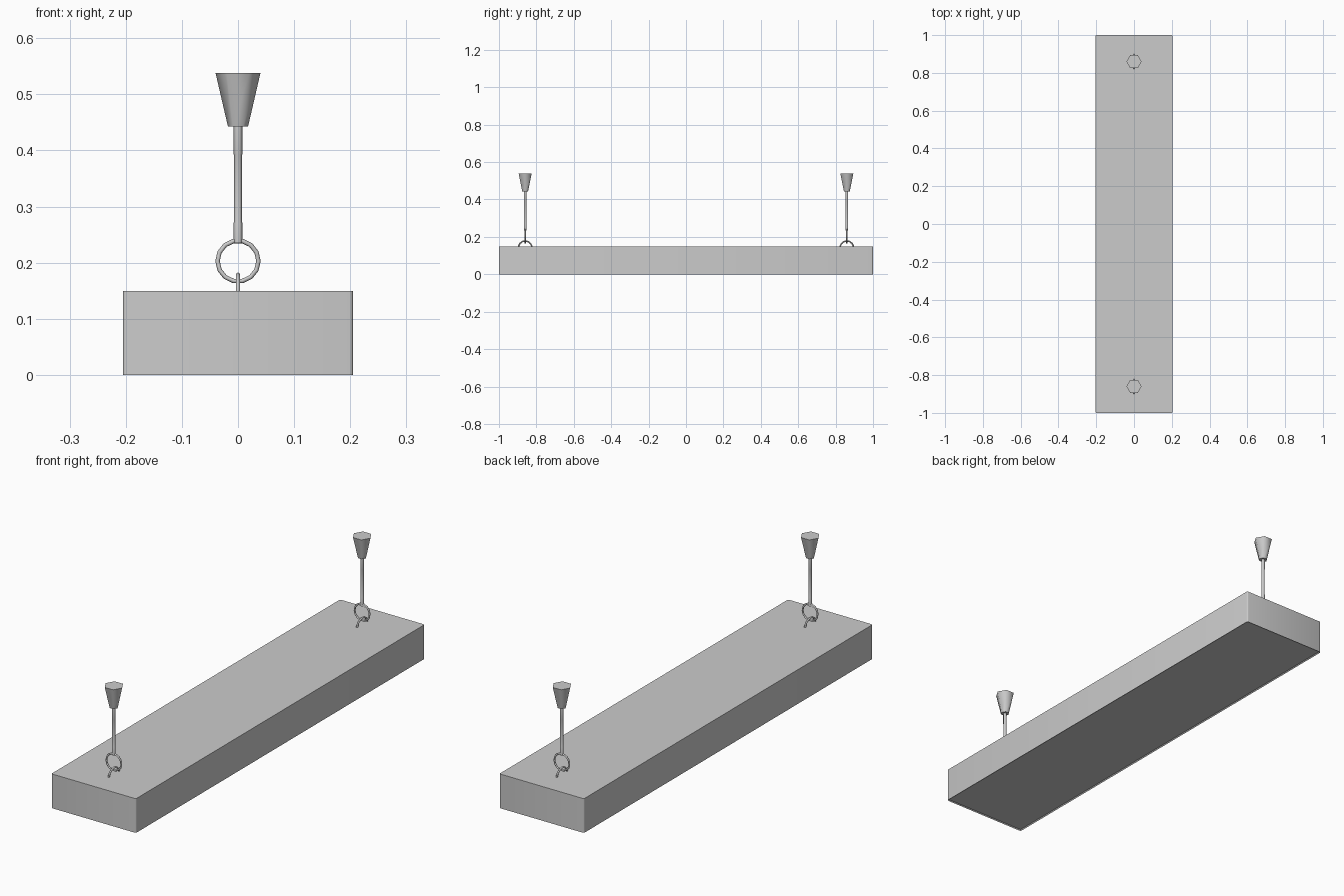
import bpy, bmesh, math
from mathutils import Matrix

if "Cube" in bpy.data.objects:
    bpy.data.objects.remove(bpy.data.objects["Cube"])


def finish(name, bm, smooth=35):
    bmesh.ops.recalc_face_normals(bm, faces=bm.faces[:])
    me = bpy.data.meshes.new(name)
    bm.to_mesh(me)
    bm.free()
    ob = bpy.data.objects.new(name, me)
    bpy.context.collection.objects.link(ob)
    bpy.ops.object.select_all(action='DESELECT')
    ob.select_set(True)
    bpy.context.view_layer.objects.active = ob
    bpy.ops.object.shade_smooth_by_angle(angle=math.radians(smooth))
    return ob


def lathe(name, profile, sides, y):
    """Closed solid from (radius, z) rings with a low side count."""
    bm = bmesh.new()
    rings = [[bm.verts.new((r * math.cos(2 * math.pi * i / sides),
                            y + r * math.sin(2 * math.pi * i / sides), z))
              for i in range(sides)] for r, z in profile]
    for a, b in zip(rings, rings[1:]):
        for i in range(sides):
            j = (i + 1) % sides
            bm.faces.new((a[i], a[j], b[j], b[i]))
    bm.faces.new(rings[0][::-1])
    bm.faces.new(rings[-1])
    return finish(name, bm, 61)


def ring(name, y, z, across):
    bpy.ops.mesh.primitive_torus_add(
        major_segments=14, minor_segments=6, major_radius=0.0365,
        minor_radius=0.004, location=(0, y, z),
        rotation=(0, math.pi / 2, 0) if across else (math.pi / 2, 0, 0))
    ob = bpy.context.object
    ob.name = name
    bpy.ops.object.shade_smooth_by_angle(angle=math.radians(61))


# Long housing with softened upright corners and a shallow recessed underside
bm = bmesh.new()
bmesh.ops.create_cube(bm, size=1, matrix=Matrix.Translation((0, 0, 0.075))
                      @ Matrix.Diagonal((0.41, 2, 0.15, 1)))
upright = [e for e in bm.edges if abs(e.verts[0].co.z - e.verts[1].co.z) > 0.1]
bmesh.ops.bevel(bm, geom=upright, offset=0.006, segments=3, profile=0.5,
                affect='EDGES')
bm.normal_update()
bottom = [f for f in bm.faces if f.normal.z < -0.9]
bmesh.ops.inset_region(bm, faces=bottom, thickness=0.005)
bmesh.ops.translate(bm, verts=bottom[0].verts[:], vec=(0, 0, 0.004))
finish("lamp_housing", bm)

# Hangers at both ends: ceiling cup, rod, link ring and mounting loop
for side, y in (("front", -0.86), ("back", 0.86)):
    lathe(side + "_ceiling_cup", [(0.018, 0.443), (0.04, 0.538)], 6, y)
    lathe(side + "_rod", [(0.008, 0.235), (0.008, 0.27), (0.0075, 0.272),
                          (0.0075, 0.393), (0.008, 0.395), (0.008, 0.445)], 6, y)
    ring(side + "_link_ring", y, 0.203, False)
    ring(side + "_mounting_loop", y, 0.142, True)
